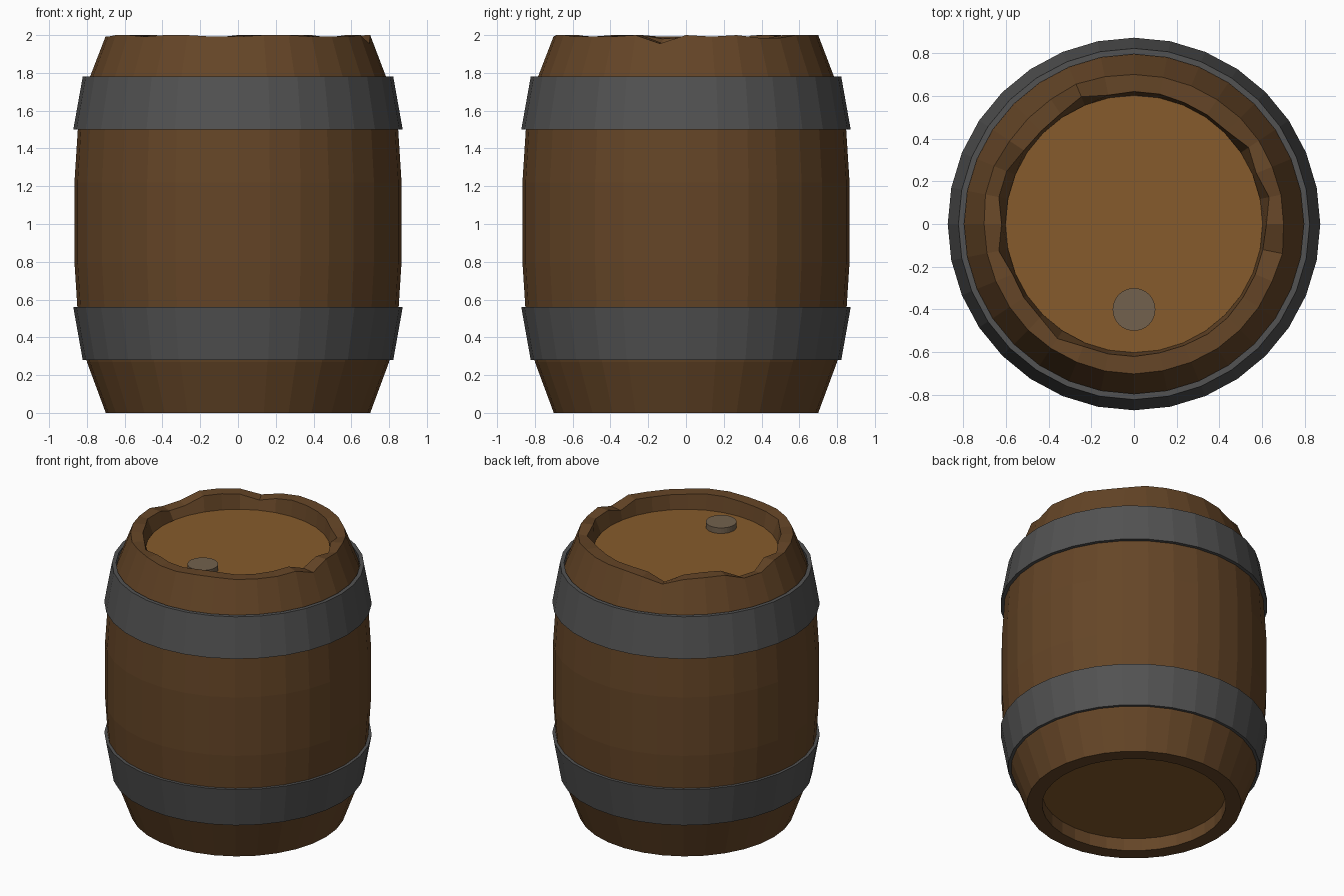
import bpy, bmesh, math, random

if "Cube" in bpy.data.objects:
    bpy.data.objects.remove(bpy.data.objects["Cube"])

random.seed(4)
SIDES = 32


def material(name, rgb):
    m = bpy.data.materials.new(name)
    m.diffuse_color = (*rgb, 1)
    m.use_nodes = True
    m.node_tree.nodes["Principled BSDF"].inputs["Base Color"].default_value = m.diffuse_color
    return m


WOOD = material("dark_wood", (0.13, 0.06, 0.02))
LID = material("light_wood", (0.24, 0.105, 0.025))
IRON = material("iron", (0.085, 0.085, 0.085))
BUNG = material("bung_wood", (0.17, 0.12, 0.075))


def lathe(name, profile, mat, closed=False, jitter=None):
    """Revolve (radius, z) points round z; radius 0 becomes a pole."""
    bm = bmesh.new()
    rings = []
    for i, (r, z) in enumerate(profile):
        if r == 0:
            rings.append([bm.verts.new((0, 0, z))] * SIDES)
            continue
        ring = []
        for k in range(SIDES):
            a = 2 * math.pi * k / SIDES
            dr, dz = jitter(i, k) if jitter else (0, 0)
            ring.append(bm.verts.new(((r + dr) * math.cos(a), (r + dr) * math.sin(a), z + dz)))
        rings.append(ring)
    pairs = list(zip(rings, rings[1:]))
    if closed:
        pairs.append((rings[-1], rings[0]))
    for lo, hi in pairs:
        for k in range(SIDES):
            n = (k + 1) % SIDES
            bm.faces.new(list(dict.fromkeys((lo[k], lo[n], hi[n], hi[k]))))
    bmesh.ops.recalc_face_normals(bm, faces=bm.faces)
    mesh = bpy.data.meshes.new(name)
    bm.to_mesh(mesh)
    bm.free()
    mesh.materials.append(mat)
    obj = bpy.data.objects.new(name, mesh)
    bpy.context.collection.objects.link(obj)
    return obj


# Barrel wall: bulging outside, worn uneven top rim, straight inside
wall = [(0.60, 0.0), (0.70, 0.0), (0.80, 0.27), (0.848, 0.52), (0.866, 0.80),
        (0.866, 1.22), (0.848, 1.50), (0.795, 1.75), (0.70, 2.0), (0.615, 2.0),
        (0.60, 1.87), (0.60, 0.12)]
dips = [random.choice((0, 0, 0.008, 0.015, 0.045)) for _ in range(SIDES)]
chips = [random.choice((0, 0.005, 0.03)) for _ in range(SIDES)]


def worn_rim(i, k):
    if i == 8:
        return 0.4 * dips[k] * 0.5, -dips[k]
    if i == 9:
        return chips[k], -dips[k] - 0.4 * chips[k]
    return 0, 0


lathe("barrel_staves", wall, WOOD, closed=True, jitter=worn_rim)

# Recessed heads at both ends
for name, z0, z1 in (("barrel_lid", 1.84, 1.89), ("barrel_bottom", 0.09, 0.14)):
    lathe(name, [(0, z0), (0.602, z0), (0.602, z1), (0, z1)], LID)

# Iron hoops, mirrored about the middle height
hoop = [(0.795, 0.28), (0.822, 0.28), (0.872, 0.56), (0.845, 0.56)]
lathe("lower_hoop", hoop, IRON, closed=True)
lathe("upper_hoop", [(r, 2.06 - z) for r, z in hoop], IRON, closed=True)

# Bung plug on the lid
plug = lathe("bung", [(0, 0), (0.10, 0), (0.10, 0.055), (0, 0.055)], BUNG)
plug.location = (0, -0.40, 1.875)
